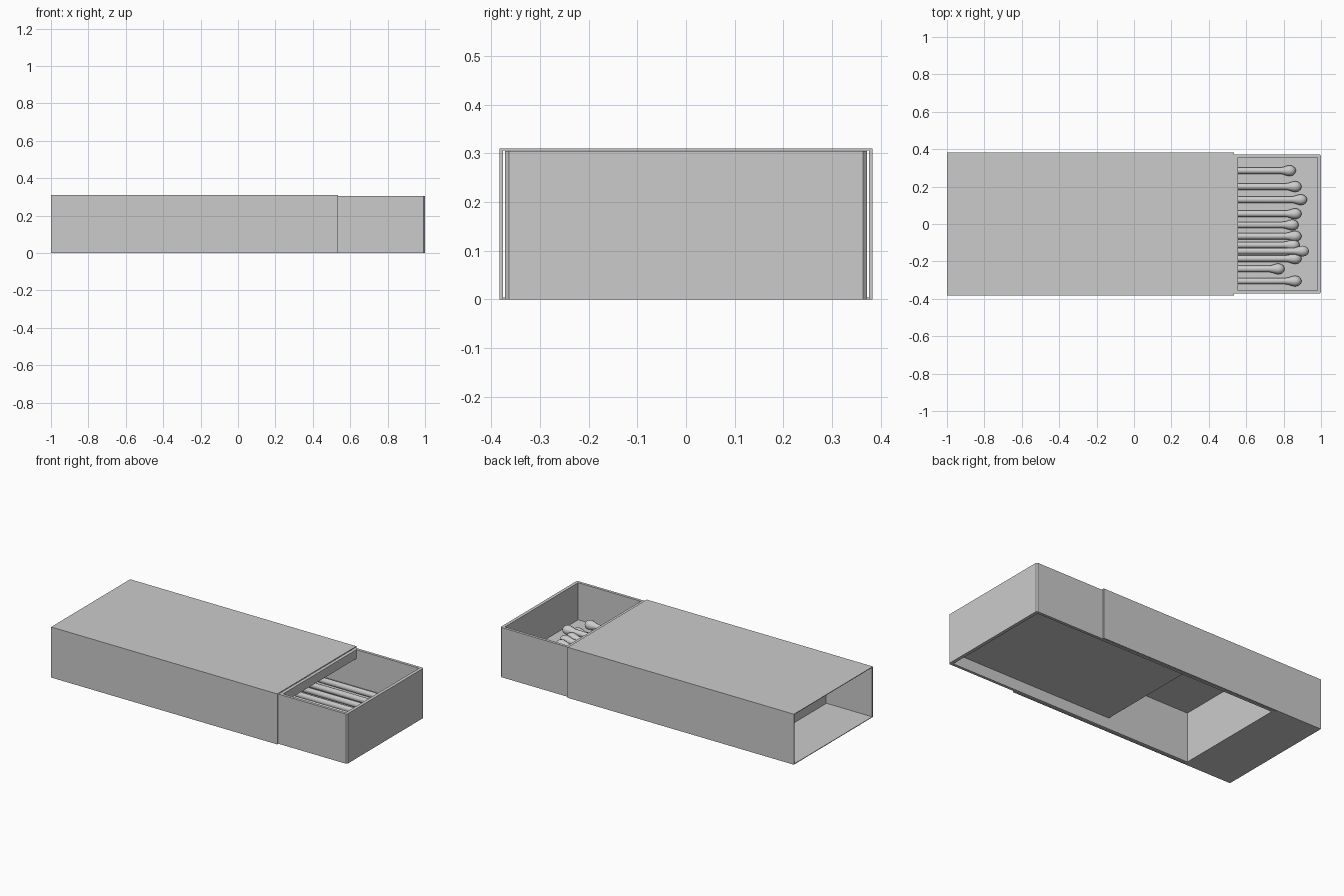
import bpy, bmesh, math
from mathutils import Matrix

if "Cube" in bpy.data.objects:
    bpy.data.objects.remove(bpy.data.objects["Cube"])


def box(bm, x0, x1, y0, y1, z0, z1):
    m = Matrix.Translation(((x0 + x1) / 2, (y0 + y1) / 2, (z0 + z1) / 2))
    m = m @ Matrix.Diagonal((x1 - x0, y1 - y0, z1 - z0, 1))
    bmesh.ops.create_cube(bm, size=1, matrix=m)


def finish(bm, name, smooth=False):
    bmesh.ops.recalc_face_normals(bm, faces=bm.faces)
    me = bpy.data.meshes.new(name)
    bm.to_mesh(me)
    bm.free()
    ob = bpy.data.objects.new(name, me)
    bpy.context.collection.objects.link(ob)
    if smooth:
        for p in me.polygons:
            p.use_smooth = True
    return ob


def prism(name, outline, z0, z1):
    bm = bmesh.new()
    f = bm.faces.new([bm.verts.new((x, y, z0)) for x, y in outline])
    r = bmesh.ops.extrude_face_region(bm, geom=[f])
    bmesh.ops.translate(bm, vec=(0, 0, z1 - z0),
                        verts=[v for v in r["geom"] if isinstance(v, bmesh.types.BMVert)])
    return finish(bm, name)


# outer sleeve: inverted U profile extruded along x
W, T, H = 0.383, 0.007, 0.31
profile = [(-W, 0), (-W, H), (W, H), (W, 0),
           (W - T, 0), (W - T, H - 0.004), (T - W, H - 0.004), (T - W, 0)]
bm = bmesh.new()
f = bm.faces.new([bm.verts.new((-1, y, z)) for y, z in profile])
r = bmesh.ops.extrude_face_region(bm, geom=[f])
bmesh.ops.translate(bm, vec=(1.535, 0, 0),
                    verts=[v for v in r["geom"] if isinstance(v, bmesh.types.BMVert)])
finish(bm, "sleeve")

# sleeve floor seen at the open back end
bm = bmesh.new()
box(bm, -1, -0.69, T - W, W - T, 0, 0.004)
finish(bm, "sleeve_floor")

# tray walls: U outline with softened outer corners plus back wall
O, I, c = 0.372, 0.355, 0.008
prism("tray_walls", [(-0.69, -O), (1 - c, -O), (1, c - O), (1, O - c), (1 - c, O), (-0.69, O),
                     (-0.69, I), (0.98, I), (0.98, -I), (-0.69, -I)], 0, 0.305)
bm = bmesh.new()
box(bm, -0.69, -0.675, -I, I, 0, 0.305)
finish(bm, "tray_back_wall")

# rim bar across the tray at the sleeve mouth
bm = bmesh.new()
box(bm, 0.535, 0.555, -I, I, 0.25, 0.305)
finish(bm, "tray_rim_bar")

# raised tray floor carrying the matches
bm = bmesh.new()
box(bm, -0.12, 0.98, -I, I, 0.068, 0.078)
finish(bm, "tray_floor")

# matches: (y, tip x, lift); stick and bulb revolved as one profile
matches = [(0.285, 0.865, 0), (0.2, 0.895, 0), (0.13, 0.925, 0), (0.055, 0.895, 0),
           (-0.005, 0.88, 0), (-0.065, 0.895, 0), (-0.112, 0.885, 0), (-0.145, 0.935, 0.02),
           (-0.185, 0.895, 0), (-0.24, 0.805, 0), (-0.305, 0.895, 0)]
N = 16
shape = [(-0.94, 0.017), (-0.085, 0.017), (-0.07, 0.019), (-0.053, 0.025), (-0.035, 0.029),
         (-0.018, 0.026), (-0.006, 0.017), (0, 0.005)]
for i, (y, tip, lift) in enumerate(matches):
    bm = bmesh.new()
    rings = [[bm.verts.new((tip + x, y + r * math.cos(2 * math.pi * k / N),
                            0.096 + lift + r * math.sin(2 * math.pi * k / N)))
              for k in range(N)] for x, r in shape]
    for a, b in zip(rings, rings[1:]):
        for k in range(N):
            bm.faces.new((a[k], a[(k + 1) % N], b[(k + 1) % N], b[k]))
    bm.faces.new(rings[0])
    bm.faces.new(rings[-1])
    finish(bm, f"match_{i + 1}", smooth=True)
